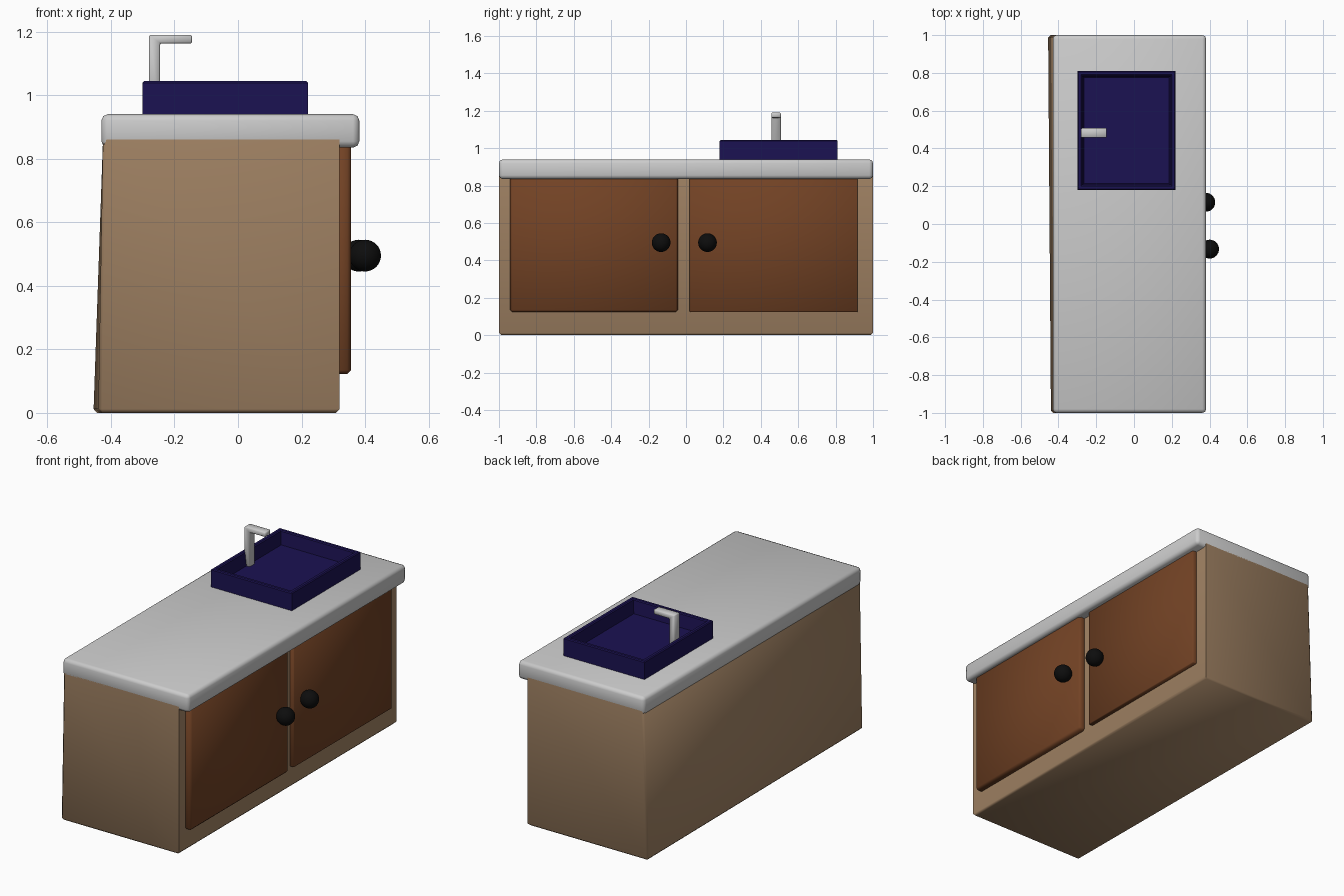
import bpy, bmesh, math
from mathutils import Vector

if "Cube" in bpy.data.objects:
    bpy.data.objects.remove(bpy.data.objects["Cube"])


def material(name, rgb):
    m = bpy.data.materials.new(name)
    m.diffuse_color = (*rgb, 1)
    m.use_nodes = True
    m.node_tree.nodes["Principled BSDF"].inputs["Base Color"].default_value = m.diffuse_color
    return m


WOOD = material("light_wood", (0.38, 0.24, 0.135))
DOOR = material("dark_wood", (0.17, 0.055, 0.018))
BLUE = material("blue_ceramic", (0.011, 0.006, 0.085))
BLACK = material("black_knob", (0.004, 0.004, 0.004))


def finish(bm, name, mat=None, angle=50):
    bmesh.ops.recalc_face_normals(bm, faces=bm.faces)
    mesh = bpy.data.meshes.new(name)
    bm.to_mesh(mesh)
    bm.free()
    ob = bpy.data.objects.new(name, mesh)
    bpy.context.collection.objects.link(ob)
    if mat:
        mesh.materials.append(mat)
    bpy.ops.object.select_all(action='DESELECT')
    ob.select_set(True)
    bpy.context.view_layer.objects.active = ob
    bpy.ops.object.shade_smooth_by_angle(angle=math.radians(angle))
    return ob


def new_box(lo, hi):
    bm = bmesh.new()
    bmesh.ops.create_cube(bm, size=1)
    lo, hi = Vector(lo), Vector(hi)
    for v in bm.verts:
        v.co = (lo + hi) / 2 + v.co * (hi - lo)
    return bm


def bevel(bm, edges, width, segments=1):
    bmesh.ops.bevel(bm, geom=edges, offset=width, segments=segments,
                    profile=0.5, affect='EDGES')


# cabinet body: back leans out slightly towards the floor, back edges chamfered
bm = new_box((-0.425, -1, 0), (0.32, 1, 0.86))
for v in bm.verts:
    if v.co.x < 0 and v.co.z < 0.1:
        v.co.x = -0.455 if v.co.y > 0 else -0.44
bevel(bm, [e for e in bm.edges if all(v.co.x < 0 for v in e.verts)
           or all(v.co.z < 0.1 for v in e.verts)], 0.012)
finish(bm, "cabinet_body", WOOD)

# countertop
bm = new_box((-0.43, -1, 0.835), (0.382, 1, 0.94))
bevel(bm, bm.edges[:], 0.02, 2)
finish(bm, "countertop")

# doors and knobs
for side, y0, y1, x, ky, kx in (("left", -0.94, -0.043, 0.356, -0.133, 0.40),
                                ("right", 0.02, 0.918, 0.345, 0.115, 0.38)):
    bm = new_box((0.30, y0, 0.123), (x, y1, 0.85))
    bevel(bm, bm.edges[:], 0.012 if side == "left" else 0.004)
    finish(bm, side + "_door", DOOR)

    bm = bmesh.new()
    bmesh.ops.create_uvsphere(bm, u_segments=32, v_segments=16, radius=0.05)
    bmesh.ops.translate(bm, verts=bm.verts, vec=(kx, ky, 0.495))
    finish(bm, side + "_knob", BLACK)

# sink: open tray with a flat rim and sunken floor
bm = new_box((-0.30, 0.18, 0.935), (0.22, 0.81, 1.044))
top = max(bm.faces, key=lambda f: f.calc_center_median().z)
bmesh.ops.inset_region(bm, faces=[top], thickness=0.035)
floor = bmesh.ops.extrude_discrete_faces(bm, faces=[top])["faces"][0]
center = floor.calc_center_median()
for v in floor.verts:
    v.co.x = center.x + (v.co.x - center.x) * 0.96
    v.co.y = center.y + (v.co.y - center.y) * 0.97
    v.co.z = 0.965
bevel(bm, [e for e in bm.edges if all(v.co.z > 1.04 for v in e.verts)
           and e.calc_face_angle(0) > 0.5], 0.005)
finish(bm, "sink", BLUE, 40)

# tap: square tube bent at a right angle, drawn as one side profile
profile = [(-0.28, 0.96), (-0.245, 0.96), (-0.245, 1.163), (-0.145, 1.163),
           (-0.145, 1.19), (-0.28, 1.19)]
bm = bmesh.new()
face = bm.faces.new([bm.verts.new((x, 0.457, z)) for x, z in profile])
ext = bmesh.ops.extrude_face_region(bm, geom=[face])["geom"]
bmesh.ops.translate(bm, vec=(0, 0.05, 0),
                    verts=[g for g in ext if isinstance(g, bmesh.types.BMVert)])
bevel(bm, bm.edges[:], 0.004)
finish(bm, "tap")
